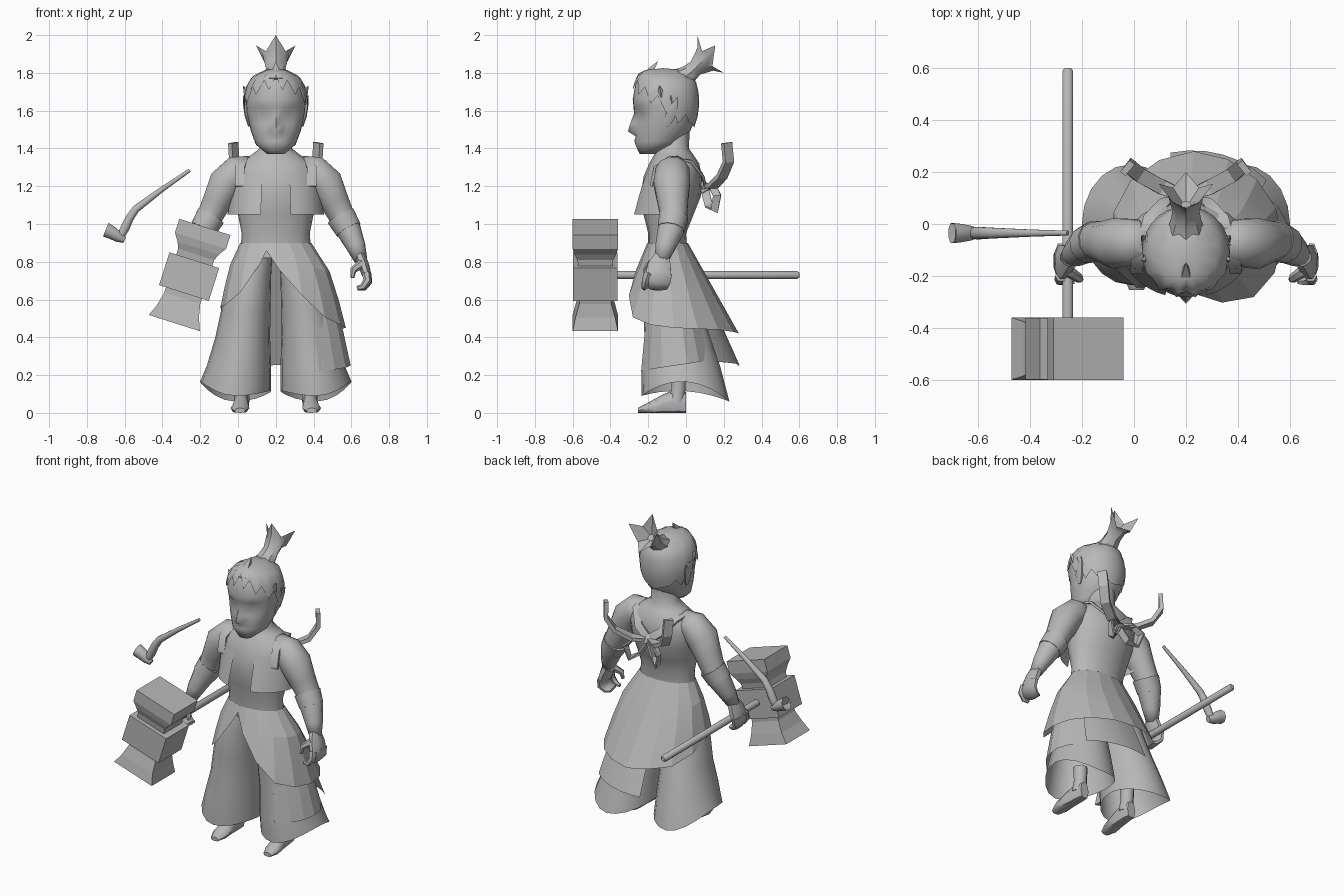
import bpy, bmesh, math
from mathutils import Vector

if "Cube" in bpy.data.objects:
    bpy.data.objects.remove(bpy.data.objects["Cube"])

CX = 0.2  # body centre line
grey = bpy.data.materials.new("plain grey")
grey.diffuse_color = (0.48, 0.48, 0.48, 1)
grey.use_nodes = True
grey.node_tree.nodes["Principled BSDF"].inputs["Base Color"].default_value = grey.diffuse_color


def make(name, verts, faces, smooth=50):
    me = bpy.data.meshes.new(name)
    me.from_pydata([tuple(v) for v in verts], [], faces)
    bm = bmesh.new()
    bm.from_mesh(me)
    bmesh.ops.remove_doubles(bm, verts=bm.verts, dist=1e-5)
    bmesh.ops.recalc_face_normals(bm, faces=bm.faces)
    bm.to_mesh(me)
    bm.free()
    me.materials.append(grey)
    ob = bpy.data.objects.new(name, me)
    bpy.context.collection.objects.link(ob)
    if smooth:
        bpy.ops.object.select_all(action='DESELECT')
        ob.select_set(True)
        bpy.context.view_layer.objects.active = ob
        bpy.ops.object.shade_smooth_by_angle(angle=math.radians(smooth))
    return ob


def loft(name, rings, caps=True, closed=True, smooth=50):
    n = len(rings[0])
    verts = [v for r in rings for v in r]
    faces = [(k * n + i, k * n + (i + 1) % n, (k + 1) * n + (i + 1) % n, (k + 1) * n + i)
             for k in range(len(rings) - 1) for i in range(n if closed else n - 1)]
    if caps:
        faces += [tuple(range(n)), tuple(range((len(rings) - 1) * n, len(rings) * n))]
    return make(name, verts, faces, smooth)


def oval(cx, z, rx, front, back, n=16):
    cy, ry = (front + back) / 2, (back - front) / 2
    return [Vector((cx + rx * math.cos(math.tau * i / n), cy + ry * math.sin(math.tau * i / n), z))
            for i in range(n)]


def tube(name, pts, radii, n=8, hint=(0, 1, 0), caps=True, smooth=50):
    pts = [Vector(p) for p in pts]
    rings = []
    for i, p in enumerate(pts):
        t = (pts[min(i + 1, len(pts) - 1)] - pts[max(i - 1, 0)]).normalized()
        a = (Vector(hint) - t * t.dot(Vector(hint))).normalized()
        b = t.cross(a)
        ra, rb = radii[i] if isinstance(radii[i], tuple) else (radii[i], radii[i])
        ang = [math.tau * (j + .5) / n for j in range(n)]
        rings.append([p + a * ra * math.cos(q) + b * rb * math.sin(q) for q in ang])
    return loft(name, rings, caps, True, smooth)


def lerp_table(table, x):
    for p, q in zip(table, table[1:]):
        if x <= q[0]:
            f = max(0, (x - p[0]) / (q[0] - p[0]))
            return [a + (b - a) * f for a, b in zip(p, q)][1:]
    return table[-1][1:]


# Torso and neck: z, half width, front y, back y
loft("torso", [oval(CX, *r) for r in [
    (.82, .19, -.2, .01), (.95, .18, -.2, 0), (1.05, .2, -.225, .04), (1.15, .22, -.24, .08),
    (1.25, .235, -.225, .085), (1.32, .205, -.195, .07), (1.365, .13, -.17, .04),
    (1.4, .085, -.15, .015), (1.5, .08, -.15, .02)]], smooth=80)

# Open vest: two front flaps flaring away from the chest
for a0, a1 in ((180, 252), (288, 360)):
    rows = []
    for z, rx, f in ((1.05, .255, -.285), (1.15, .245, -.258), (1.25, .234, -.224)):
        ang = [math.radians(a0 + (a1 - a0) * i / 8) for i in range(9)]
        rows.append([(CX + rx * math.cos(a), -.07 + (f + .07) * -math.sin(a), z) for a in ang])
    loft("vest_flap", rows, False, False)

# Head: z, half width, front y, back y; nose and eye sockets pushed out of the rings
HEAD = [(1.37, .045, -.245, -.16), (1.42, .105, -.268, -.04), (1.5, .135, -.272, .03),
        (1.58, .153, -.266, .055), (1.66, .16, -.282, .06), (1.74, .14, -.268, .045),
        (1.79, .098, -.24, .02), (1.81, .045, -.2, -.04)]
N = 28
FACE = {1.44: (-.004, 0, 0), 1.465: (.004, .004, 0), 1.49: (-.036, -.008, .002), 1.53: (-.026, .002, .006),
        1.585: (-.008, .014, .016), 1.62: (-.004, -.006, -.004)}  # z: push at centre, next, next
rows = []
for z in sorted([r[0] for r in HEAD if r[0] not in (1.5, 1.58)] + list(FACE)):
    ring = oval(CX, z, *lerp_table(HEAD, z), n=N)
    if z in FACE:
        c, e, g = FACE[z]
        for k, d in ((0, c), (1, e), (2, g), (3, g)):
            for j in {21 + k, 21 - k}:
                ring[j].y += d
    rows.append(ring)
loft("head", rows, smooth=80)

# Hair cap with a jagged hairline
LINE = [(0, 1.5), (60, 1.55), (95, 1.63), (140, 1.71), (180, 1.75)]  # degrees from back
rows = [[] for _ in range(6)]
for i in range(N):
    a = math.tau * i / N
    off = abs((math.degrees(a) - 90 + 180) % 360 - 180)
    low = lerp_table(LINE, off)[0] + ((.03 if i % 2 else -.035) if off > 50 else 0)
    for k in range(6):
        z = low + (1.81 - low) * k / 5
        rx, f, b = lerp_table(HEAD, z)
        cy, ry = (f + b) / 2, (b - f) / 2
        rows[k].append((CX + (rx + .012) * math.cos(a), cy + (ry + .012) * math.sin(a), z + .006))
loft("hair_cap", rows + [[(CX, -.12, 1.825)] * N], False, True, 80)


def spike(name, base, tip, r):
    tube(name, [base, tip], [r, .002], 4, (0, .3, 1))


spike("front_tuft", (CX, -.235, 1.75), (CX, -.15, 1.86), .05)

# Topknot: gathered stem fanning into four tips
across = Vector((0, -.6, .8))


def knot_ring(y, z, rx, ry):
    return [Vector((CX + rx * math.cos(math.tau * i / 8), y, z)) + across * ry * math.sin(math.tau * i / 8)
            for i in range(8)]


crown = [(.105, .155, 1.945), (.052, .085, 1.915), (0, .06, 2.0), (-.052, .085, 1.915),
         (-.105, .155, 1.945), (-.05, .14, 1.835), (0, .2, 1.8), (.05, .14, 1.835)]
loft("topknot", [knot_ring(-.05, 1.75, .085, .075), knot_ring(.01, 1.79, .06, .05), knot_ring(.05, 1.825, .052, .042),
                 [Vector((CX + x * (.8 if i % 2 else .68), .6 * y + .4 * .06, .6 * z + .4 * 1.83))
                  for i, (x, y, z) in enumerate(crown)],
                 [Vector((CX + x, y, z)) for x, y, z in crown], knot_ring(.075, 1.85, .02, .02)], True, True, 35)


# Skirt surface: flares from the waist, also used by the under panels
def flare(a, z, fs=.2, bs=.27, gap=0):
    t = max(0, (.9 - z) / .48)
    rx = .188 + .16 * t ** .6 - gap
    f, b = -.205 - fs * t + gap, .01 + bs * t - gap
    return (CX + .03 * t ** .5 + rx * math.cos(a), (f + b) / 2 + (b - f) / 2 * math.sin(a), z)


HEM = [(0, .45), (45, .44), (90, .42), (135, .45), (180, .56), (215, .58), (240, .72), (255, .86),
       (270, .76), (285, .66), (320, .48), (360, .45)]
M = 16
cols = [360 * i / M for i in range(M)] + [255]  # extra column at the front parting
cols.sort()
loft("wrap_skirt", [[flare(math.radians(d), .9 + (lerp_table(HEM, d)[0] - .9) * k / 3)
                     for d in cols] for k in range(4)], False, True, 10)


def panel(name, a0, a1, z0, z1, fs, bs):
    loft(name, [[flare(math.radians(a0 + (a1 - a0) * i / 6), .8 + (z0 + (z1 - z0) * i / 6 - .8) * k / 3,
                       fs, bs, .016) for i in range(7)] for k in range(4)], False, False, 15)


panel("side_panel", -58, 45, .22, .28, .06, .15)
panel("back_panel", 40, 105, .27, .25, .1, .215)

# Mirrored parts
for s, side in ((1, "left"), (-1, "right")):
    def P(dx, y, z):
        return (CX + s * dx, y, z)

    # Wide trouser leg, hem raised on the outer side
    rows = [oval(CX + s * c, z, rx, f, b, 20) for c, z, rx, f, b in [
        (.1, .88, .085, -.19, -.01), (.135, .72, .11, -.225, .04), (.158, .55, .13, -.225, .08),
        (.175, .4, .145, -.22, .13), (.195, .25, .17, -.235, .18)]]
    hem = oval(CX + s * .213, .1, .188, -.235, .23, 20)
    for v in hem:
        out = ((v.x - CX) * s - .213) / .188
        v.z = .075 - .015 * (v.y / .23) + (.09 if out > 0 else .04) * out * out
    loft("trouser_" + side, rows + [hem], False, True, 50)

    # Shin and foot
    tube("shin_" + side, [P(.18, -.04, .22), P(.18, -.04, .13), P(.18, -.05, .06)], [.045, .04, .045], 8)
    loft("foot_" + side, [[P(.18 + w * math.cos(math.tau * i / 8) + o, y,
                             max(0, h + h * 1.2 * math.sin(math.tau * i / 8)))
                           for i in range(8)] for y, w, h, o in
                          [(0, .03, .05, 0), (-.04, .038, .06, 0), (-.12, .042, .045, .005),
                           (-.2, .05, .025, .01), (-.255, .028, .012, .01)]])

    # Arm with forearm cuff
    arm = [(.13, -.06, 1.3, .065), (.2, -.07, 1.28, .088), (.265, -.075, 1.215, .095), (.31, -.07, 1.12, .08),
           (.35, -.065, 1.04, .07), (.385, -.08, .97, .068), (.425, -.11, .88, .052), (.45, -.13, .81, .036)]
    tube("arm_" + side, [P(*p[:3]) for p in arm], [(p[3] * 1.05, p[3]) for p in arm], 12, smooth=80)
    tube("cuff_" + side, [P(.345, -.065, 1.04), P(.385, -.08, .97)], [.08, .073], 12)

    # Hand: palm, curled fingers as one mitten, separate index and thumb
    tube("palm_" + side, [P(.44, -.125, .84), P(.465, -.14, .78), P(.485, -.15, .72)],
         [(.038, .034), (.066, .032), (.072, .024)], 8)
    tube("fingers_" + side, [P(.483, -.135, .74), P(.49, -.14, .695), P(.468, -.15, .665), P(.435, -.155, .66)],
         [(.066, .024), (.062, .022), (.056, .018), (.045, .012)], 8)
    tube("index_" + side, [P(.48, -.2, .74), P(.485, -.215, .7), P(.46, -.22, .665), P(.43, -.22, .66)],
         [.024, .022, .018, .012], 6)
    tube("thumb_" + side, [P(.455, -.18, .79), P(.41, -.21, .755), P(.405, -.215, .715)], [.024, .018, .01], 6)

    # Pointed ear and side hair spikes
    tube("ear_" + side, [P(.135, -.1, 1.52), P(.15, -.085, 1.57), P(.163, -.06, 1.63), P(.17, -.045, 1.67)],
         [(.015, .012), (.03, .014), (.02, .01), (.003, .003)], 6)
    for y, z in ((-.13, 1.7), (-.07, 1.65)):
        spike("side_tuft_" + side, P(.145, y, z - .02), P(.172, y - .01, z + .03), .025)

    # Shoulder strap running to the bow
    tube("strap_" + side, [P(.19, -.185, 1.2), P(.19, -.165, 1.3), P(.17, -.09, 1.35), P(.14, .02, 1.335),
                           P(.08, .085, 1.26), P(0, .1, 1.2)], [(.035, .01)] * 6, 4, (1, 0, 0))

    # Ribbon tail and bow loop on the back
    tube("ribbon_" + side, [P(0, .1, 1.2), P(.09, .14, 1.2), P(.18, .19, 1.25), P(.22, .225, 1.33), P(.225, .215, 1.43)],
         [(.02, .012)] + [(.04, .018)] * 4, 4, (.6 * s, -.75, .1), smooth=20)
    tube("bow_loop_" + side, [P(0, .1, 1.19), P(.07, .14, 1.2), P(.12, .165, 1.15), P(.1, .15, 1.07), P(.05, .12, 1.1),
                              P(0, .1, 1.18)], [(.03, .008)] * 6, 4, (.3 * s, 1, 0), smooth=20)
tube("bow_knot", [(CX, .08, 1.17), (CX, .11, 1.19), (CX, .08, 1.22)], [.02, .03, .02], 6, (1, 0, 0))

# Hammer: tilted head from square sections, straight handle
hc, u, v = Vector((-.256, -.48, .73)), Vector((.953, 0, -.303)), Vector((.303, 0, .953))
rows = [[hc + v * d + u * w * a + Vector((0, h * b, 0)) for a, b in ((-1, -1), (1, -1), (1, 1), (-1, 1))]
        for d, w, h in [(-.267, .142, .12), (-.2, .115, .105), (-.13, .1, .085), (-.1, .1, .085), (-.1, .138, .118),
                        (.082, .138, .118), (.082, .1, .09), (.115, .1, .095), (.15, .115, .11), (.19, .142, .12),
                        (.267, .142, .12)]]
loft("hammer_head", rows, smooth=0)
tube("hammer_handle", [(-.255, -.4, .73), (-.255, .59, .73), (-.255, .6, .73)], [.022, .022, .014], 8, (1, 0, 0))

# Smoking pipe
tube("pipe_stem", [(-.255, -.035, 1.285), (-.4, -.035, 1.185), (-.54, -.035, 1.08), (-.575, -.035, 1.03),
                   (-.6, -.035, .975), (-.625, -.035, .93)], [.01, .015, .022, .024, .026, .02], 8)
tube("pipe_bowl", [(-.6, -.035, .915), (-.63, -.035, .93), (-.67, -.035, .955), (-.7, -.035, .97), (-.675, -.035, .957)],
     [.018, .03, .038, .042, .028], 8)
